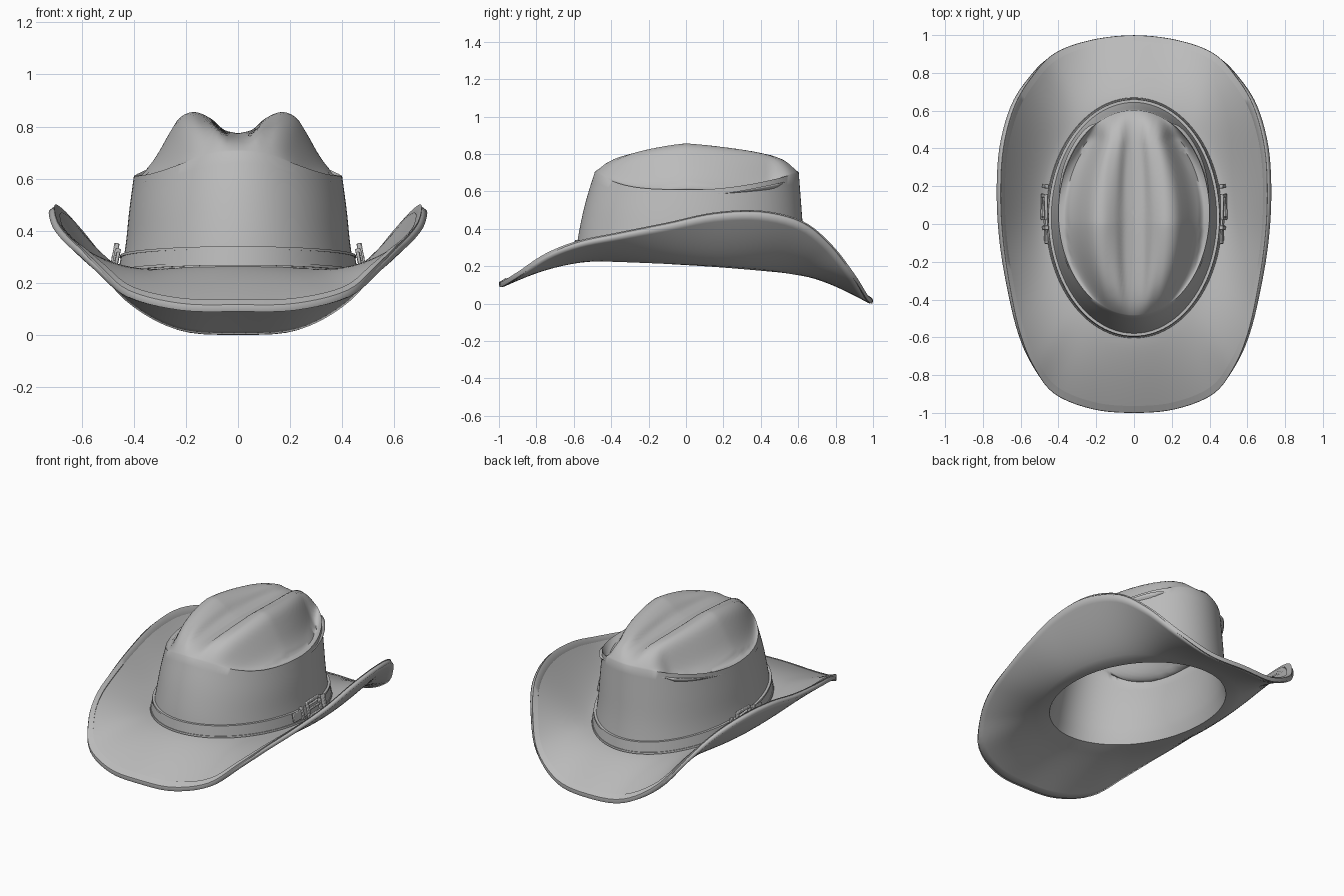
import bpy, math

if "Cube" in bpy.data.objects:
    bpy.data.objects.remove(bpy.data.objects["Cube"])

felt = bpy.data.materials.new("grey felt")
felt.diffuse_color = (0.5, 0.5, 0.5, 1)
felt.use_nodes = True
felt.node_tree.nodes["Principled BSDF"].inputs["Base Color"].default_value = felt.diffuse_color


def spline(pts, n):
    """Sample a smooth curve through pts, n steps per span."""
    out = []
    for i in range(len(pts) - 1):
        a, b, c, d = (pts[max(i - 1, 0)], pts[i], pts[i + 1], pts[min(i + 2, len(pts) - 1)])
        for k in range(n):
            t = k / n
            out.append(tuple(0.5 * (2 * q + (r - p) * t + (2 * p - 5 * q + 4 * r - s) * t * t
                                    + (3 * q - p - 3 * r + s) * t ** 3)
                             for p, q, r, s in zip(a, b, c, d)))
    return out + [tuple(pts[-1])]


def lookup(curve, x):
    for (x0, y0), (x1, y1) in zip(curve, curve[1:]):
        if x <= x1:
            return y0 + (y1 - y0) * (x - x0) / max(x1 - x0, 1e-6)
    return curve[-1][1]


def mesh_rings(name, rings, cap=None, closed=False, angle=40):
    """Skin a stack of equal closed rings, optionally capped by one centre point."""
    n = len(rings[0])
    verts = [p for r in rings for p in r]
    faces = []
    for i in range(len(rings) if closed else len(rings) - 1):
        k = (i + 1) % len(rings)
        faces += [(i * n + j, i * n + (j + 1) % n, k * n + (j + 1) % n, k * n + j) for j in range(n)]
    if cap:
        verts.append(cap)
        b = (len(rings) - 1) * n
        faces += [(b + j, b + (j + 1) % n, len(verts) - 1) for j in range(n)]
    me = bpy.data.meshes.new(name)
    me.from_pydata(verts, [], faces)
    return finish(bpy.data.objects.new(name, me), angle, True)


def finish(ob, angle=40, link=False):
    if link:
        bpy.context.collection.objects.link(ob)
    bpy.ops.object.select_all(action='DESELECT')
    ob.select_set(True)
    bpy.context.view_layer.objects.active = ob
    ob.data.materials.append(felt)
    bpy.ops.object.shade_smooth_by_angle(angle=math.radians(angle))
    return ob


# Brim outline, front centre to back centre (x, y, z), then mirrored
edge = [(0, -.996, .115), (.22, -.976, .12), (.42, -.895, .17), (.53, -.75, .265),
        (.6, -.58, .332), (.65, -.36, .378), (.69, -.1, .43), (.704, .15, .483),
        (.69, .4, .493), (.632, .62, .438), (.54, .775, .315), (.42, .9, .155),
        (.23, .97, .044), (0, .996, .026)]
flip = [(-x, y, z) for x, y, z in edge]
half = spline([flip[1]] + edge + [flip[-2]], 5)[5:-5]
outer = half + [(-x, y, z) for x, y, z in half[-2:0:-1]]
thetas = [math.atan2((y - .03) / .64, x / .46) for x, y, z in outer]

front_wall = spline([(0, -.59), (.3, -.57), (.65, -.535), (1, -.487)], 6)
back_wall = spline([(0, .655), (.35, .63), (.7, .615), (1, .603)], 6)
side_wall = spline([(0, .452), (.3, .432), (.65, .418), (1, .4)], 6)


def base_z(y):
    return .235 - .055 * (y + .1) - .05 * max(y, 0) ** 2


def shoulder_z(th):
    s = math.sin(th)
    return .61 + (.09 * s ** 1.8 if s > 0 else .095 * abs(s) ** 4)


def wall(th, s, grow=0.0):
    """Point on the crown side; s runs from base to shoulder."""
    f, b = lookup(front_wall, s), lookup(back_wall, s)
    x = (lookup(side_wall, s) + grow) * math.cos(th)
    y = (f + b) / 2 + ((b - f) / 2 + grow) * math.sin(th)
    z0 = base_z(.03 + .62 * math.sin(th))
    return x, y, z0 + (shoulder_z(th) - z0) * s


# Crease profile across the top: centre dip, ridge, side dent
crease = spline([(0, .774), (.055, .788), (.1, .828), (.165, .856), (.222, .836),
                 (.265, .775), (.31, .7), (.355, .645), (.4, .615), (.8, .61)], 6)


def top_z(x, y):
    q = abs(y) / .45
    u = abs(x) / (1 - .33 * min(1, q) ** 2)
    z = lookup(crease, u)
    # ridges slope down to both ends while the centre dip stays level
    drop = (.085 if y < 0 else .055) * q ** 1.3
    ridge = min(1, u / .15)
    return z - drop * (.25 + .75 * ridge * ridge)


def top(th, r):
    x0, y0, z0 = wall(th, 1)
    x, y = x0 * r, .06 + (y0 - .06) * r
    return x, y, z0 + (top_z(x, y) - z0) * (1 - r ** 10)


def brim(j, t, lift=0.0):
    x, y, z = outer[j]
    a, b, c = wall(thetas[j], 0)
    power = 1.3 + .2 * math.cos(thetas[j]) ** 2
    return a + (x - a) * t, b + (y - b) * t, c + (z - c) * t ** power + lift


N = range(len(outer))
# Hat body: brim, crown side and creased top in one shell
rings = [[brim(j, 1 - k / 12) for j in N] for k in range(12)]
rings += [[wall(th, k / 10) for th in thetas] for k in range(11)]
rings += [[top(th, r) for th in thetas]
          for r in [.99, .975, .955, .93, .905, .875] + [.84 - .04 * k for k in range(21)]]
hat = mesh_rings("hat_body", rings, (0, .06, top_z(0, .06)), angle=58)
mod = hat.modifiers.new("thickness", 'SOLIDIFY')
mod.thickness, mod.offset = .028, -1

# Stitched edge binding round the brim
mesh_rings("brim_binding", [[brim(j, t, h) for j in N] for t, h in
                            [(.92, -.028), (1, -.026), (1.01, -.012), (1.006, .002), (.92, .006)]],
           closed=True, angle=50)


# Hat band with a thin raised trim on both edges
def band(name, z0, z1, grow):
    def at(th, h, g):
        z = base_z(.03 + .62 * math.sin(th))
        return wall(th, h / (shoulder_z(th) - z), g)
    mesh_rings(name, [[at(th, h, g) for th in thetas] for h, g in
                      [(z0, -.004), (z0, grow), (z1, grow), (z1, -.004)]], closed=True)


band("hat_band", .012, .075, .011)
band("band_lower_trim", .005, .016, .015)
band("band_upper_trim", .068, .078, .015)


def bar(name, x, y, z, sx, sy, sz, side, turn):
    bpy.ops.mesh.primitive_cube_add(size=1, location=(side * x, y, z),
                                    rotation=(0, -side * .2, side * turn))
    ob = bpy.context.object
    ob.name = name
    ob.scale = (sx, sy, sz)
    bpy.ops.object.transform_apply(location=False, rotation=False)
    m = ob.modifiers.new("round", 'BEVEL')
    m.width, m.segments = .004, 2
    finish(ob)


# Buckle, keepers and strap tip on each side
for side in (1, -1):
    for y in (.03, .15):
        bar("buckle_upright", .475, y, .3, .018, .02, .1, side, (y - .03) * .25)
    for z in (.257, .343):
        bar("buckle_rail", .475 - (z - .3) * .2, .09, z, .018, .13, .018, side, .02)
    bar("buckle_prong", .478, .09, .3, .012, .12, .014, side, .02)
    bar("strap_tip", .466, -.04, .292, .012, .13, .055, side, -.03)
    for y in (-.02, .2):
        bar("strap_keeper", .468, y, .293, .022, .022, .078, side, (y - .03) * .25)
